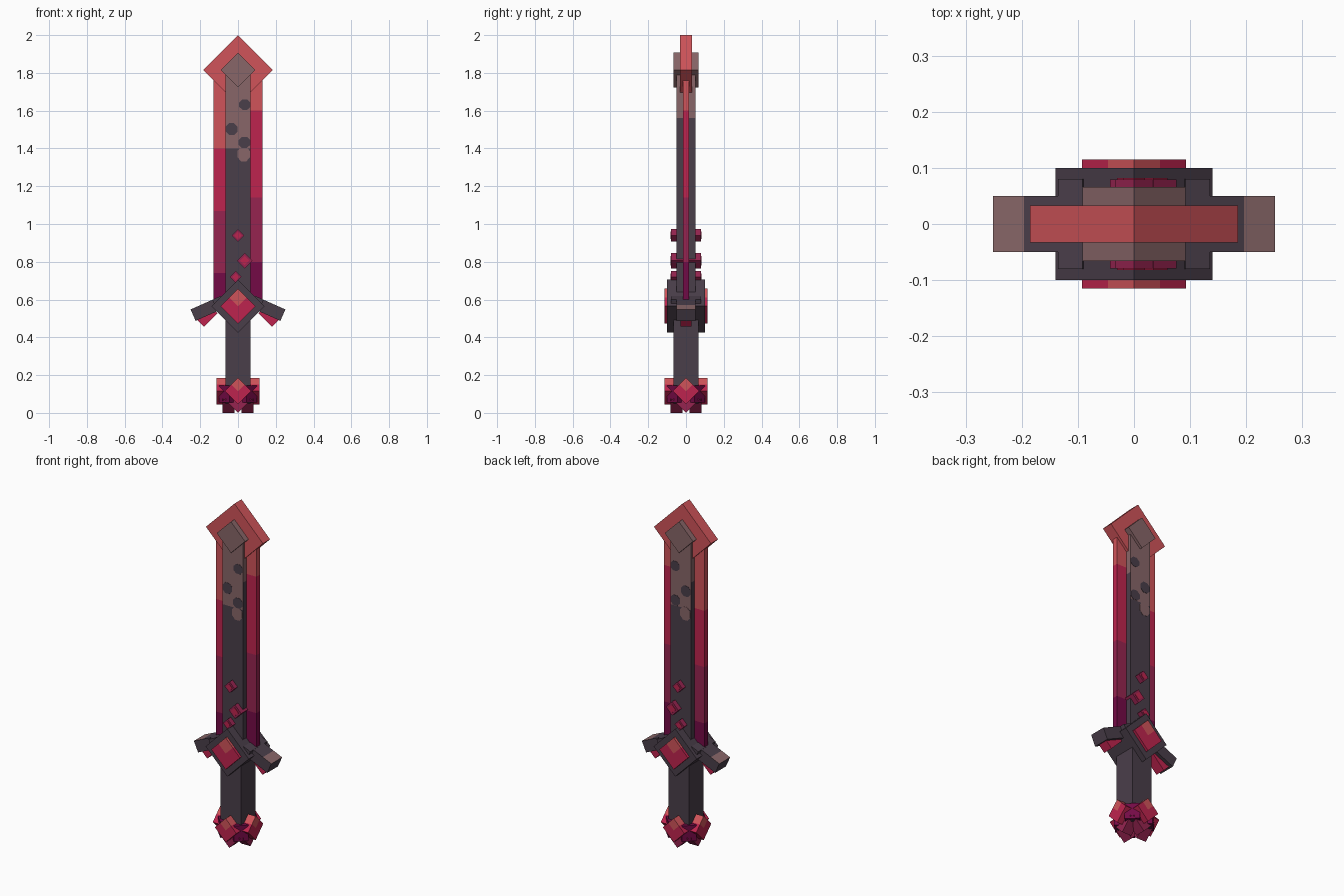
import bpy, bmesh
from math import radians, cos, sin, pi
from mathutils import Matrix, Vector

cube = bpy.data.objects.get("Cube")
if cube:
    bpy.data.objects.remove(cube, do_unlink=True)


def material(name, rgb):
    """Flat material from display colour values, stored as linear."""
    lin = [((c / 255 + 0.055) / 1.055) ** 2.4 for c in rgb]
    m = bpy.data.materials.new(name)
    m.use_nodes = True
    m.diffuse_color = (*lin, 1)
    m.node_tree.nodes["Principled BSDF"].inputs["Base Color"].default_value = (*lin, 1)
    return m


DARK = material("dark_plum_metal", (74, 62, 74))
WORN = material("worn_brown_metal", (136, 102, 104))
CORAL = material("coral_red", (208, 84, 90))
CRIMSON = material("crimson", (190, 36, 78))
WINE = material("wine_red", (150, 36, 80))
DEEP = material("deep_purple", (116, 10, 70))


def finish(name, bm, mats):
    bmesh.ops.recalc_face_normals(bm, faces=bm.faces)
    mesh = bpy.data.meshes.new(name)
    bm.to_mesh(mesh)
    bm.free()
    for m in mats:
        mesh.materials.append(m)
    ob = bpy.data.objects.new(name, mesh)
    bpy.context.collection.objects.link(ob)
    return ob


def block(name, loc, half, mats, tilt=0, turn=0, cuts=(), rule=None):
    """Box tilted about y, placed, then turned about z; cuts are local planes,
    rule picks a material from a face's local centre and normal."""
    bm = bmesh.new()
    bmesh.ops.create_cube(bm, size=2)
    bmesh.ops.scale(bm, vec=half, verts=bm.verts)
    for axis, value in cuts:
        normal = Vector((0, 0, 0))
        normal[axis] = 1
        bmesh.ops.bisect_plane(bm, geom=bm.verts[:] + bm.edges[:] + bm.faces[:],
                               plane_co=normal * value, plane_no=normal)
    bm.normal_update()
    if rule:
        for f in bm.faces:
            f.material_index = rule(f.calc_center_median(), f.normal)
    bm.transform(Matrix.Rotation(radians(turn), 4, 'Z') @ Matrix.Translation(loc)
                 @ Matrix.Rotation(radians(tilt), 4, 'Y'))
    return finish(name, bm, mats)


def diamond(name, loc, reach, depth, mats, turn=0, lit=False):
    """Square bar standing on a corner; lit gives the top quarter its own colour."""
    s = reach * cos(pi / 4)
    if lit:
        # the local corner (-x, +z) points straight up after the tilt
        return block(name, loc, (s, depth, s), mats, 45, turn, [(0, 0), (2, 0)],
                     lambda c, n: int(c.x < 0.001 and c.z > -0.001 and c.z - c.x > s * 0.8))
    return block(name, loc, (s, depth, s), mats, 45, turn)


# Blade core, worn towards the tip
CORE_Z, CORE_H = 1.15, 0.64
block("blade_core", (0, 0, CORE_Z), (0.066, 0.05, CORE_H), [DARK, WORN],
      cuts=[(2, 1.40 - CORE_Z), (2, 1.56 - CORE_Z)],
      rule=lambda c, n: int(c.z + CORE_Z > (1.56 if abs(n.x) > 0.5 else 1.40)))


# Worn blotches on both broad faces
def blotch(name, x, z, rx, rz, side, mat):
    bm = bmesh.new()
    bmesh.ops.create_circle(bm, cap_ends=True, segments=8, radius=1)
    bm.transform(Matrix.Translation((x, side * 0.0505, z))
                 @ Matrix.Diagonal((rx, 1, rz, 1))
                 @ Matrix.Rotation(radians(90), 4, 'X')
                 @ Matrix.Rotation(radians(22.5), 4, 'Z'))
    ob = finish(name, bm, [mat])
    solid = ob.modifiers.new("thickness", 'SOLIDIFY')
    solid.thickness = 0.002
    solid.offset = 0


for side, label in ((-1, "front"), (1, "back")):
    blotch("upper_blotch_" + label, 0.036, 1.632, 0.032, 0.03, side, DARK)
    blotch("middle_blotch_" + label, -0.034, 1.502, 0.034, 0.034, side, DARK)
    blotch("lower_blotch_" + label, 0.034, 1.432, 0.034, 0.032, side, DARK)
    blotch("worn_patch_" + label, -side * 0.03, 1.37, 0.036, 0.042, side, WORN)

# Cutting edges in four colour bands, stepped differently on each side
for side, label, bands in ((1, "left", (0.80, 1.14, 1.60)), (-1, "right", (0.74, 1.07, 1.40))):
    mid = 1.19
    block("cutting_edge_" + label, (side * 0.095, 0, mid), (0.036, 0.017, 0.59),
          [DEEP, WINE, CRIMSON, CORAL], cuts=[(2, b - mid) for b in bands],
          rule=lambda c, n, bands=bands: sum(c.z + mid > b for b in bands))

# Tip
diamond("blade_tip", (0, 0, 1.815), 0.185, 0.033, [CORAL])
diamond("tip_plate", (0, 0, 1.815), 0.092, 0.066, [WORN])

# Small gems set through the core, each with a brighter middle
for i, (x, z, r) in enumerate(((0, 0.94, 0.033), (0.035, 0.806, 0.041), (-0.012, 0.72, 0.031))):
    diamond(f"blade_gem_{i + 1}", (x, 0, z), r, 0.079, [WINE])
    diamond(f"blade_gem_heart_{i + 1}", (x, 0, z), r * 0.6, 0.082, [CRIMSON])

# Guard
diamond("guard", (0, 0, 0.565), 0.14, 0.1, [DARK])
diamond("guard_gem", (0, 0, 0.565), 0.093, 0.115, [CRIMSON, CORAL], lit=True)
for side, label in ((1, "left"), (-1, "right")):
    block("guard_arm_" + label, (side * 0.16, 0, 0.552), (0.085, 0.05, 0.033), [DARK, WORN],
          tilt=side * 24, cuts=[(0, side * 0.025)],
          rule=lambda c, n, side=side: int(n.z > 0.5 and c.x * side > 0.025))
    block("guard_arm_root_" + label, (side * 0.1, 0, 0.578), (0.024, 0.08, 0.034), [DARK],
          tilt=side * 24)
    block("guard_fang_" + label, (side * 0.165, 0, 0.513), (0.05, 0.03, 0.03), [CRIMSON],
          tilt=side * 45)

# Grip
block("grip", (0, 0, 0.30), (0.066, 0.066, 0.25), [DARK])

# Pommel crystals around the foot of the grip
for i in range(4):
    turn = 90 * i
    diamond(f"pommel_crystal_{i + 1}", (0, -0.085, 0.115), 0.07, 0.03, [CRIMSON, CORAL],
            turn, lit=True)
    diamond(f"pommel_lower_crystal_{i + 1}", (0, -0.05, 0.07), 0.07, 0.031, [WINE], turn)
    block(f"pommel_setting_{i + 1}", (0, -0.07, 0.1), (0.04, 0.032, 0.046), [DEEP],
          turn=turn + 45)
